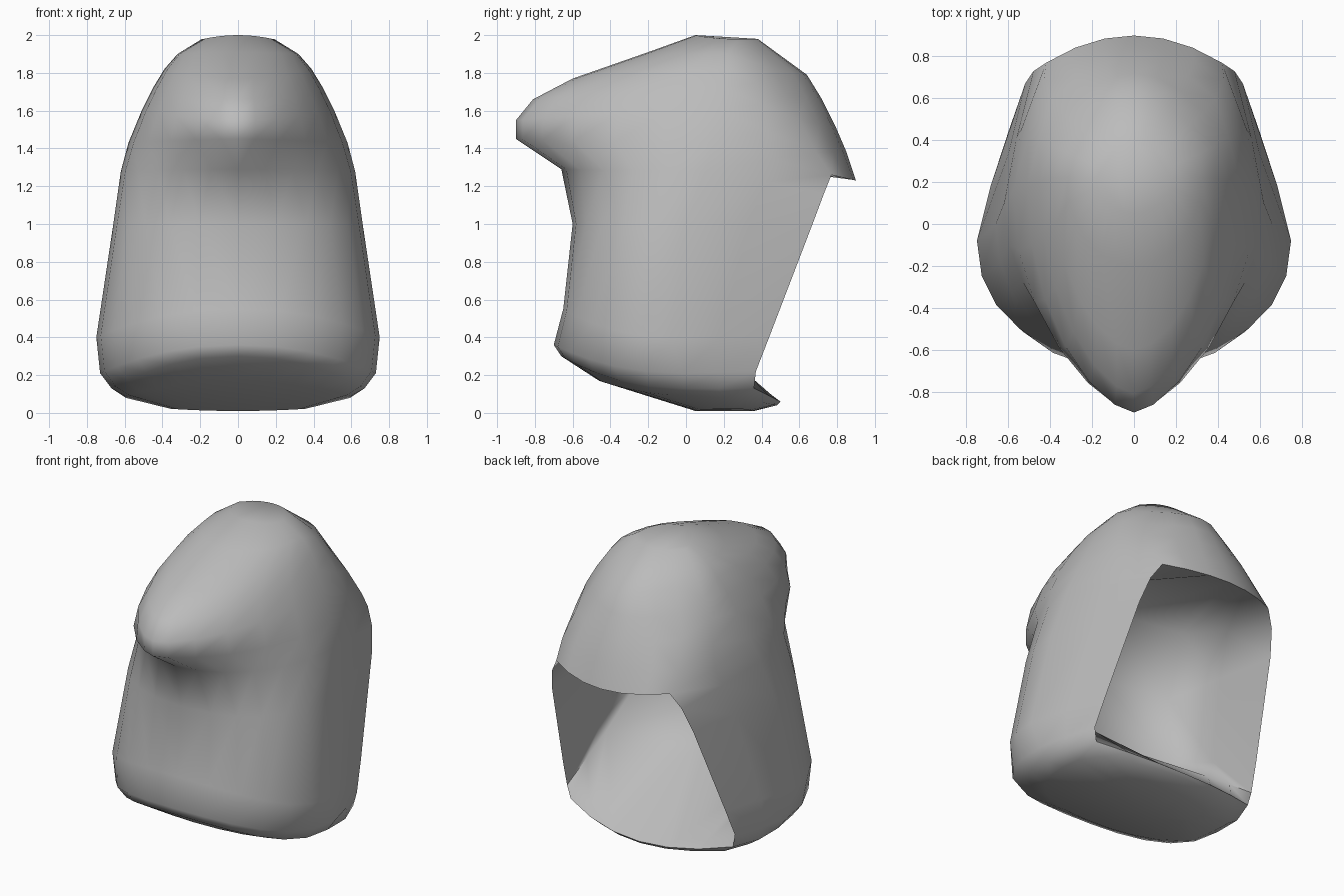
import bpy, bmesh, math
from mathutils import Vector

cube = bpy.data.objects.get("Cube")
if cube:
    bpy.data.objects.remove(cube, do_unlink=True)

# Four rails run from the base to the crown; every ring joins one point of each.
# Front rail on the centre line (y, z): belly, then the overhanging snout
front_rail = [(.05, .01), (-.46, .17), (-.66, .3), (-.7, .36), (-.65, .55), (-.6, 1),
              (-.66, 1.29), (-.9, 1.45), (-.9, 1.55), (-.81, 1.66), (-.6, 1.77),
              (-.2, 1.91), (.05, 2)]
# Widest point of the side (x, y, z)
side_rail = [(.33, .15, .02), (.6, .04, .09), (.67, -.01, .13), (.73, -.02, .21),
             (.75, -.08, .4), (.66, 0, 1), (.62, .1, 1.28), (.58, .15, 1.43),
             (.51, .18, 1.6), (.45, .2, 1.72), (.39, .22, 1.82), (.32, .22, 1.9),
             (.18, .22, 1.98)]
# Rim of the rear opening and its continuation over the head (x, y, z)
rim_rail = [(.3, .3, .02), (.52, .33, .07), (.6, .36, .13), (.62, .37, .22),
            (.6, .44, .4), (.52, .67, 1), (.48, .73, 1.16), (.42, .77, 1.26),
            (.43, .69, 1.38), (.39, .6, 1.55), (.33, .53, 1.68), (.26, .47, 1.82),
            (.13, .34, 1.98)]
# Rear rail on the centre line (y, z): base lip, cavity floor and wall, upper lip, crown
rear_rail = [(.36, .01), (.48, .04), (.5, .06), (-.05, .47), (-.38, .7), (-.3, 1.08),
             (-.12, 1.45), (.9, 1.23), (.85, 1.38), (.79, 1.52), (.72, 1.66),
             (.64, 1.79), (.38, 1.98)]
# Roundness of each ring's front: low is boxy, high is pointed
fullness = [1, .95, .92, .92, .9, .87, 1.1, 1.4, 1.27, 1.25, 1.15, 1, 1]
CAVITY_RINGS = range(3, 7)
FRONT_STEPS = 6


def front_arc(front, side, power):
    """Quarter curve from the centre line to the widest side point."""
    points = []
    for i in range(FRONT_STEPS + 1):
        t = math.pi / 2 * i / FRONT_STEPS
        p = side.lerp(front, math.cos(t) ** min(power, 1) if i < FRONT_STEPS else 0)
        p.x = side.x * math.sin(t) ** power
        p.z = side.z + (front.z - side.z) * math.cos(t) ** 2
        points.append(p)
    return points


def rear_arc(rim, rear, hollow):
    """From the rim to the centre line, either into the cavity or around the back."""
    if hollow:
        corner = Vector((rim.x - .05, rear.y + .07, rear.z))
        return [rim, rim.lerp(corner, .5), corner, rear]
    points = [rim]
    for left in (2 / 3, 1 / 3):
        p = rim.lerp(rear, 1 - left ** 2)
        p.x = rim.x * left
        points.append(p)
    return points + [rear]


def half_ring(k):
    front = Vector((0, *front_rail[k]))
    side, rim = Vector(side_rail[k]), Vector(rim_rail[k])
    rear = Vector((0, *rear_rail[k]))
    hollow = k in CAVITY_RINGS
    flank = side.lerp(rim, .5)
    flank.x += .01 if hollow else .035
    return front_arc(front, side, fullness[k]) + [flank] + rear_arc(rim, rear, hollow)


# Loft one half of the shell
bm = bmesh.new()
rings = [[bm.verts.new(p) for p in half_ring(k)] for k in range(len(front_rail))]
for low, high in zip(rings, rings[1:]):
    for i in range(len(low) - 1):
        bm.faces.new((low[i], low[i + 1], high[i + 1], high[i]))
bm.faces.new(rings[0][::-1])
bm.faces.new(rings[-1])
mesh = bpy.data.meshes.new("hooded_shell")
bm.to_mesh(mesh)
bm.free()

shell = bpy.data.objects.new("hooded_shell", mesh)
bpy.context.collection.objects.link(shell)

# Plain grey finish
grey = bpy.data.materials.new("plain_grey")
grey.use_nodes = True
colour = (.5, .5, .5, 1)
grey.diffuse_color = colour
grey.node_tree.nodes["Principled BSDF"].inputs["Base Color"].default_value = colour
mesh.materials.append(grey)

# Mirror to the other side, then shade smooth with a crisp rim
mirror = shell.modifiers.new("mirror", 'MIRROR')
mirror.use_axis[0] = True
mirror.merge_threshold = .001
bpy.ops.object.select_all(action='DESELECT')
shell.select_set(True)
bpy.context.view_layer.objects.active = shell
bpy.ops.object.modifier_apply(modifier=mirror.name)
bpy.ops.object.shade_smooth_by_angle(angle=math.radians(85))
